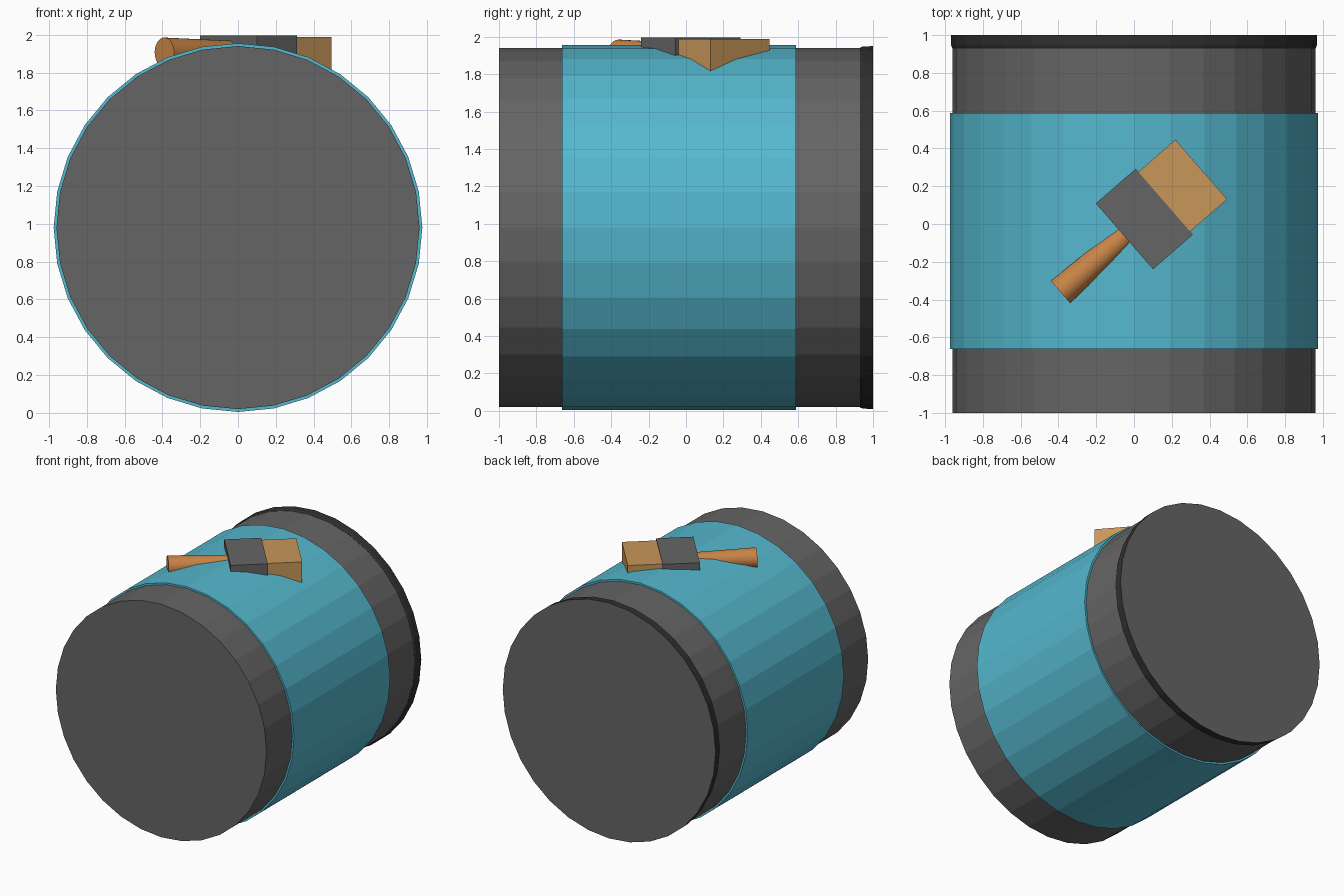
import bpy, bmesh, math
from mathutils import Matrix, Vector

if "Cube" in bpy.data.objects:
    bpy.data.objects.remove(bpy.data.objects["Cube"])

ZC = 0.98          # height of the can's axis
SIDES = 32


def material(name, rgb):
    m = bpy.data.materials.new(name)
    m.diffuse_color = (*rgb, 1)
    m.use_nodes = True
    m.node_tree.nodes["Principled BSDF"].inputs["Base Color"].default_value = m.diffuse_color
    return m


cyan = material("label_blue", (0.09, 0.48, 0.62))
wood = material("handle_wood", (0.58, 0.23, 0.06))
straw = material("bristle_tan", (0.58, 0.31, 0.10))
steel = material("grey_metal", (0.13, 0.13, 0.13))
dark = material("rim_dark", (0.03, 0.03, 0.03))


def finish(name, bm, mats):
    bmesh.ops.recalc_face_normals(bm, faces=bm.faces)
    me = bpy.data.meshes.new(name)
    bm.to_mesh(me)
    bm.free()
    ob = bpy.data.objects.new(name, me)
    bpy.context.collection.objects.link(ob)
    for m in mats:
        me.materials.append(m)
    return ob


def lathe_y(name, profile, mats, closed=False):
    """Revolve (radius, y) points round the can's axis; cap the ends unless closed."""
    bm = bmesh.new()
    rings = [[bm.verts.new((r * math.sin(i * math.tau / SIDES), y,
                            ZC + r * math.cos(i * math.tau / SIDES)))
              for i in range(SIDES)] for r, y in profile]
    pairs = list(zip(rings, rings[1:])) + ([(rings[-1], rings[0])] if closed else [])
    for a, b in pairs:
        for i in range(SIDES):
            j = (i + 1) % SIDES
            bm.faces.new((a[i], a[j], b[j], b[i]))
    if not closed:
        for ring in (rings[0], rings[-1]):
            bm.faces.new(ring).material_index = len(mats) - 1
    return finish(name, bm, mats)


# Can lying on its side, with lid rim and wrapped label
lathe_y("can_body", [(0.96, -1.0), (0.96, 0.935)], [steel])
lathe_y("can_lid", [(0.962, 0.93), (0.968, 0.945), (0.97, 1.0)], [dark, steel])
lathe_y("label", [(0.958, -0.663), (0.975, -0.663), (0.975, 0.588), (0.958, 0.588)],
        [cyan], closed=True)

# Brush frame: local x runs along the handle towards the bristles
brush = Matrix.Rotation(math.radians(41), 4, 'Z') @ Matrix.Translation((0, -0.016, 0))


def block(name, x0, x1, half, z0, z1, mat):
    bm = bmesh.new()
    bmesh.ops.create_cube(bm, size=1)
    bm.transform(brush @ Matrix.Translation(((x0 + x1) / 2, 0, (z0 + z1) / 2))
                 @ Matrix.Diagonal((x1 - x0, 2 * half, z1 - z0, 1)))
    return finish(name, bm, [mat])


# Brush head, sunk into the curved label
block("brush_ferrule", -0.081, 0.198, 0.231, 1.80, 1.995, steel)
block("brush_bristles", 0.19, 0.458, 0.209, 1.80, 1.988, straw)

# Tapered round handle
bm = bmesh.new()
bmesh.ops.create_cone(bm, cap_ends=True, segments=32, radius1=0.078, radius2=0.06, depth=0.5)
bm.transform(brush @ Matrix.Translation((-0.28, 0, 1.907))
             @ Matrix.Rotation(math.pi / 2, 4, 'Y'))
handle = finish("brush_handle", bm, [wood])
bpy.context.view_layer.objects.active = handle
handle.select_set(True)
bpy.ops.object.shade_smooth_by_angle()
